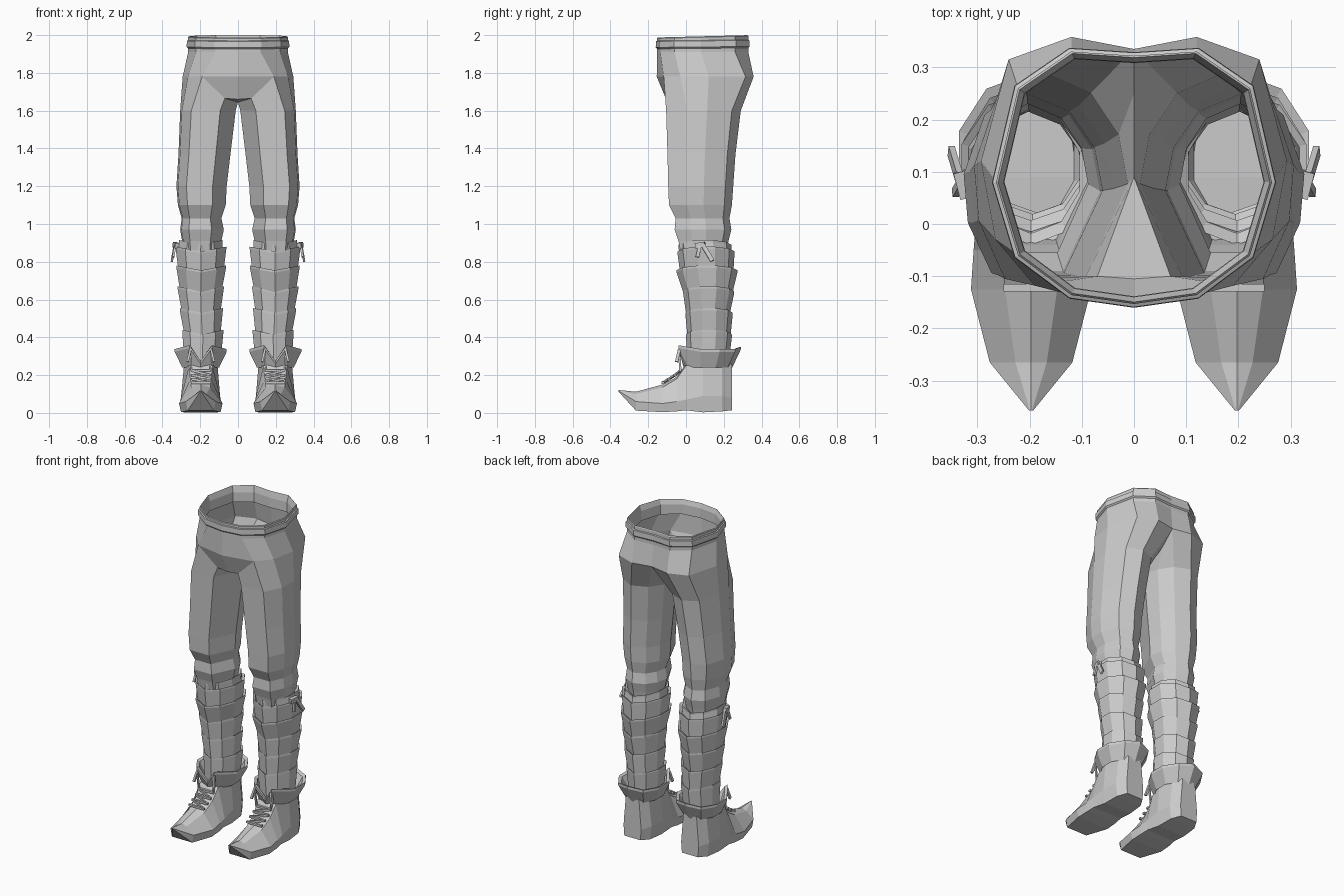
import bpy, bmesh, math
from mathutils import Vector

if "Cube" in bpy.data.objects:
    bpy.data.objects.remove(bpy.data.objects["Cube"])

grey = bpy.data.materials.new("light_grey")
grey.diffuse_color = (0.6, 0.6, 0.6, 1)
grey.use_nodes = True
grey.node_tree.nodes["Principled BSDF"].inputs["Base Color"].default_value = grey.diffuse_color


def finish(name, bm, recalc=True):
    """Turn a half model into a mirrored object."""
    bmesh.ops.remove_doubles(bm, verts=bm.verts, dist=0.0005)
    if recalc:
        bmesh.ops.recalc_face_normals(bm, faces=bm.faces)
    me = bpy.data.meshes.new(name)
    bm.to_mesh(me)
    bm.free()
    me.materials.append(grey)
    ob = bpy.data.objects.new(name, me)
    bpy.context.collection.objects.link(ob)
    mod = ob.modifiers.new("mirror", 'MIRROR')
    mod.merge_threshold = 0.001
    return ob


def loft(bm, rings, closed=True, cap=False):
    """Skin a list of equal-length point rings."""
    vs = [[bm.verts.new(p) for p in r] for r in rings]
    n = len(vs[0])
    for a, b in zip(vs, vs[1:]):
        for i in range(n if closed else n - 1):
            j = (i + 1) % n
            bm.faces.new((a[i], a[j], b[j], b[i]))
    if cap:
        bm.faces.new(vs[0])
        bm.faces.new(vs[-1])
    return vs


def bar(bm, a, b, w=0.012, t=0.008):
    """Thin box between two points."""
    a, b = Vector(a), Vector(b)
    d = (b - a).normalized()
    up = Vector((0, 0, 1)) if abs(d.z) < 0.8 else Vector((0, 1, 0))
    s = d.cross(up).normalized()
    u = s.cross(d)
    c = [s * t / 2 + u * w / 2, u * w / 2 - s * t / 2,
         -s * t / 2 - u * w / 2, s * t / 2 - u * w / 2]
    loft(bm, [[a + k for k in c], [b + k for k in c]], cap=True)


# Half outlines of the hips, front centre to back centre
WAIST = [(0, -.153), (.12, -.136), (.222, -.06), (.264, .08),
         (.222, .26), (.12, .33), (0, .322)]
HIP = [(0, -.155), (.19, -.118), (.265, -.03), (.293, .12),
       (.24, .315), (.12, .358), (0, .335)]


def half(outline, z, s=1.0, lift=0.0):
    return [(x * s, .09 + (y - .09) * s, z + lift * (y - .34)) for x, y in outline]


# Trousers: hip shell, crotch, then leg rings
bm = bmesh.new()
vs = loft(bm, [half(WAIST, 1.94), half(WAIST, 1.91), half(HIP, 1.78)], closed=False)
hip = vs[-1]
c1 = bm.verts.new((.07, -.1, 1.665))
c1m = bm.verts.new((0, -.105, 1.66))
c2 = bm.verts.new((0, .09, 1.645))
c3 = bm.verts.new((0, .25, 1.70))
bm.faces.new((hip[0], hip[1], c1, c1m))
bm.faces.new((c1m, c1, c2))
LEG = [(.80, 0), (.97, .28), (1, .55), (.85, .88), (.55, 1),
       (.24, .9), (.06, .7), (0, .46), (.28, 0)]
rows = [  # z, x min, x max, y min, y max
    (1.60, .012, .306, -.105, .29), (1.37, .04, .315, -.098, .262),
    (1.20, .06, .326, -.094, .25), (1.10, .065, .318, -.09, .243),
    (1.03, .088, .298, -.055, .23), (.97, .075, .306, -.06, .24),
    (.91, .088, .296, -.04, .225), (.86, .095, .29, -.03, .215)]
legs = loft(bm, [[(x0 + u * (x1 - x0), y0 + v * (y1 - y0), z) for u, v in LEG]
                 for z, x0, x1, y0, y1 in rows])
top = hip[1:] + [c3, c2, c1]
for i in range(9):
    j = (i + 1) % 9
    bm.faces.new((top[i], top[j], legs[0][j], legs[0][i]))
finish("trousers", bm)

# Waistband with a raised belt and an inner lip
bm = bmesh.new()
loft(bm, [half(WAIST, z, s, l) for z, s, l in
          [(1.90, .94, 0), (1.96, .945, 0), (2.0, .985, .025), (1.995, 1.0, .025),
           (1.975, 1.0, .01), (1.972, 1.025, .01), (1.94, 1.03, .01), (1.932, 1.0, .01)]],
     closed=False)
finish("waistband", bm)


# Gaiters: stacked bands, each flaring at its top edge
def oval(z, x0, x1, y0, y1, lift=0.0, n=10):
    out = []
    for i in range(n):
        a = 2 * math.pi * i / n - math.pi / 2
        c, s = math.cos(a) / .951, math.sin(a)
        out.append(((x0 + x1) / 2 + c * (x1 - x0) / 2, (y0 + y1) / 2 + s * (y1 - y0) / 2,
                    z + lift * (abs(c) - .6)))
    return out


bands = [  # top z and extents, bottom z and extents
    (.905, .082, .312, -.04, .24, .85, .08, .318, -.035, .245),
    (.87, .062, .33, -.045, .257, .75, .075, .316, -.03, .25),
    (.77, .063, .326, -.05, .272, .645, .085, .308, -.012, .245),
    (.66, .075, .32, -.015, .255, .53, .092, .298, .002, .23),
    (.545, .08, .308, -.003, .247, .415, .092, .286, .008, .235),
    (.43, .077, .295, .0, .243, .27, .092, .285, .01, .225)]
bm = bmesh.new()
for z0, a, b, c, d, z1, e, f, g, h in bands:
    k = .022
    loft(bm, [oval(z0 - .015, a + k, b - k, c + k, d - k, .025),
              oval(z0, a, b, c, d, .025), oval(z0 - .012, a, b, c, d, .025),
              oval(z1, e, f, g, h, .025)])
finish("gaiter_bands", bm)

# Boots: cross-sections along the foot, with a curled pointed toe
bm = bmesh.new()
CX = .197
sections = [  # y, sole half width, sole z, side half width, side z, top half width, top z, ridge z
    (-.357, .003, .112, .004, .116, .002, .12, .121),
    (-.265, .07, .012, .079, .06, .03, .10, .112),
    (-.125, .105, .004, .115, .05, .05, .135, .15),
    (-.05, .103, .008, .11, .06, .055, .18, .19),
    (.0, .098, .014, .106, .07, .062, .25, .26),
    (.09, .092, .003, .102, .09, .088, .26, .26),
    (.19, .085, .008, .094, .09, .075, .26, .26),
    (.243, .055, .014, .06, .08, .045, .26, .26)]
loft(bm, [[(CX - a, y, za), (CX + a, y, za), (CX + b, y, zb), (CX + c, y, zc),
           (CX, y, zr), (CX - c, y, zc), (CX - b, y, zb)]
          for y, a, za, b, zb, c, zc, zr in sections], cap=True)
finish("boots", bm)

# Flared ankle cuff, split in a notch at the front
bm = bmesh.new()
base = oval(.24, .10, .295, -.012, .245)
rim = oval(.345, .06, .335, -.035, .29)
for i, p in enumerate(rim):
    z = {0: .275, 1: .358, 9: .358, 5: .35}.get(i, .338)
    x = CX + (p[0] - CX) * (.7 if i in (1, 9) else 1)
    y = {0: -.018, 1: -.04, 9: -.04}.get(i, p[1])
    rim[i] = (x, y, z)
inner = [(CX + (x - CX) * .88, .12 + (y - .12) * .88, z - .006) for x, y, z in rim]
floor = [(CX + (x - CX) * .85, .12 + (y - .12) * .85, .26) for x, y, z in base]
loft(bm, [base, [(x, y, z - .015) for x, y, z in rim], rim, inner, floor])
finish("boot_cuffs", bm)

# Laces: rungs, crossings and hanging ends
bm = bmesh.new()
steps = [(-.122, .16), (-.09, .18), (-.058, .2), (-.03, .225)]
for i, (y, z) in enumerate(steps):
    bar(bm, (CX - .053, y, z), (CX + .053, y, z), .012, .014)
    if i < 3:
        y2, z2 = steps[i + 1]
        bar(bm, (CX - .05, y, z), (CX + .05, y2, z2))
for s in (-1, 1):
    bar(bm, (CX + s * .05, -.03, .225), (CX + s * .055, -.035, .31))
    bar(bm, (CX + s * .055, -.035, .335), (CX + s * .07, -.05, .27), .016, .012)
finish("boot_laces", bm)

# Tied cord on the outer side of each gaiter
bm = bmesh.new()
bar(bm, (.322, .05, .885), (.335, .10, .89), .028, .022)
bar(bm, (.335, .09, .888), (.35, .14, .805), .022, .012)
bar(bm, (.333, .075, .888), (.342, .06, .825), .018, .012)
finish("gaiter_ties", bm)
